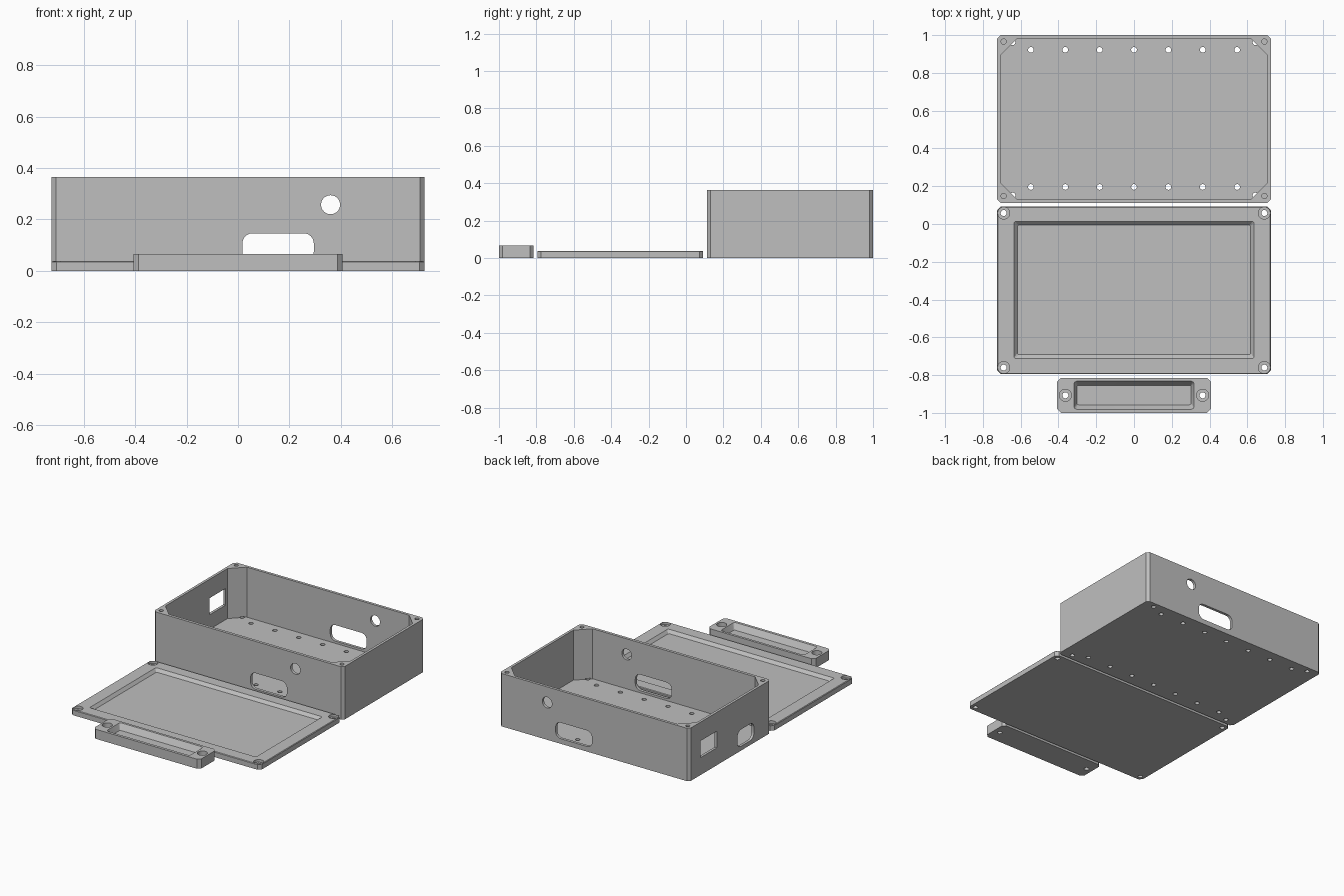
import bpy, bmesh, math

if "Cube" in bpy.data.objects:
    bpy.data.objects.remove(bpy.data.objects["Cube"])

grey = bpy.data.materials.new("light grey plastic")
grey.diffuse_color = (0.52, 0.52, 0.52, 1)
grey.use_nodes = True
grey.node_tree.nodes["Principled BSDF"].inputs["Base Color"].default_value = grey.diffuse_color


def rect(x0, x1, y0, y1, r, seg=1):
    """Rectangle outline; seg=1 chamfers the corners, more rounds them."""
    pts = []
    corners = [(x1 - r, y1 - r), (x0 + r, y1 - r), (x0 + r, y0 + r), (x1 - r, y0 + r)]
    for i, (cx, cy) in enumerate(corners):
        for k in range(seg + 1):
            a = math.pi / 2 * (i + k / seg)
            pts.append((cx + r * math.cos(a), cy + r * math.sin(a)))
    return pts


def circle(cx, cy, r, n=24):
    return [(cx + r * math.cos(2 * math.pi * k / n), cy + r * math.sin(2 * math.pi * k / n))
            for k in range(n)]


def loft(name, layers, axis="z"):
    """Solid through (depth, outline) layers stacked along an axis."""
    place = {"z": lambda u, v, w: (u, v, w),
             "y": lambda u, v, w: (u, w, v),
             "x": lambda u, v, w: (w, u, v)}[axis]
    bm = bmesh.new()
    rings = [[bm.verts.new(place(u, v, w)) for u, v in pts] for w, pts in layers]
    n = len(rings[0])
    bm.faces.new(rings[0])
    bm.faces.new(rings[-1])
    for a, b in zip(rings, rings[1:]):
        for i in range(n):
            j = (i + 1) % n
            bm.faces.new((a[i], a[j], b[j], b[i]))
    bmesh.ops.recalc_face_normals(bm, faces=bm.faces[:])
    me = bpy.data.meshes.new(name)
    bm.to_mesh(me)
    bm.free()
    me.materials.append(grey)
    ob = bpy.data.objects.new(name, me)
    bpy.context.collection.objects.link(ob)
    return ob


def cut(target, layers, axis="z"):
    cutter = loft("cutter", layers, axis)
    mod = target.modifiers.new("cut", "BOOLEAN")
    mod.operation = "DIFFERENCE"
    mod.solver = "EXACT"
    mod.object = cutter
    bpy.context.view_layer.objects.active = target
    bpy.ops.object.modifier_apply(modifier=mod.name)
    bpy.data.objects.remove(cutter)


def drill(target, x, y, r, z0, z1):
    cut(target, [(z0, circle(x, y, r)), (z1, circle(x, y, r))])


def counterbore(target, x, y, top, depth):
    drill(target, x, y, 0.016, -0.1, top + 0.1)
    drill(target, x, y, 0.032, top - depth, top + 0.1)


# Open enclosure with corner screw bosses
H, FLOOR = 0.365, 0.02
body = loft("enclosure_body", [(z, rect(-0.725, 0.725, 0.112, 1.0, 0.018)) for z in (0, H)])
cavity = rect(-0.707, 0.707, 0.132, 0.981, 0.087)
cut(body, [(FLOOR, cavity), (H + 0.1, cavity)])

# Cable slot and round hole through both long walls
slot = rect(0.017, 0.295, 0.035, 0.146, 0.04, 6)
port = circle(0.36, 0.257, 0.037, 32)
for y0, y1 in ((0.05, 0.125 + 0.02), (0.96, 1.05)):
    for outline in (slot, port):
        cut(body, [(y0, outline), (y1, outline)], "y")

# Square window and rounded slot in the left wall
for outline in (rect(0.70, 0.875, 0.12, 0.235, 0.002), rect(0.295, 0.475, 0.03, 0.146, 0.04, 6)):
    cut(body, [(-0.8, outline), (-0.68, outline)], "x")

# Floor mounting holes and boss screw holes
for y in (0.196, 0.922):
    for i in range(-3, 4):
        drill(body, i * 0.182, y, 0.015, -0.05, FLOOR + 0.03)
for sx in (-1, 1):
    for y in (0.151, 0.962):
        drill(body, sx * 0.643, y, 0.015, -0.05, FLOOR + 0.005)
    for y in (0.148, 0.966):
        drill(body, sx * 0.69, y, 0.014, H - 0.12, H + 0.05)

# Lid plate with tapered recess and four counterbored holes
T = 0.038
lid = loft("lid", [(0, rect(-0.725, 0.725, -0.795, 0.092, 0.02)),
                   (T - 0.004, rect(-0.725, 0.725, -0.795, 0.092, 0.02)),
                   (T, rect(-0.721, 0.721, -0.791, 0.088, 0.02))])
cut(lid, [(T - 0.02, rect(-0.618, 0.618, -0.692, -0.006, 0.006)),
          (T, rect(-0.635, 0.635, -0.711, 0.013, 0.006)),
          (T + 0.05, rect(-0.635, 0.635, -0.711, 0.013, 0.006))])
for sx in (-1, 1):
    for y in (-0.76, 0.058):
        counterbore(lid, sx * 0.69, y, T, 0.018)

# Small bracket block with tapered pocket and two counterbored holes
B = 0.066
bracket = loft("bracket", [(z, rect(-0.407, 0.407, -1.0, -0.815, 0.02)) for z in (0, B)])
cut(bracket, [(B - 0.04, rect(-0.302, 0.302, -0.957, -0.855, 0.008, 4)),
              (B, rect(-0.318, 0.318, -0.981, -0.832, 0.016, 4)),
              (B + 0.05, rect(-0.318, 0.318, -0.981, -0.832, 0.016, 4))])
for sx in (-1, 1):
    counterbore(bracket, sx * 0.363, -0.907, B, 0.03)

# Smooth only the curved hole walls
for ob in (body, lid, bracket):
    bpy.ops.object.select_all(action="DESELECT")
    ob.select_set(True)
    bpy.context.view_layer.objects.active = ob
    bpy.ops.object.shade_smooth_by_angle(angle=math.radians(25))
